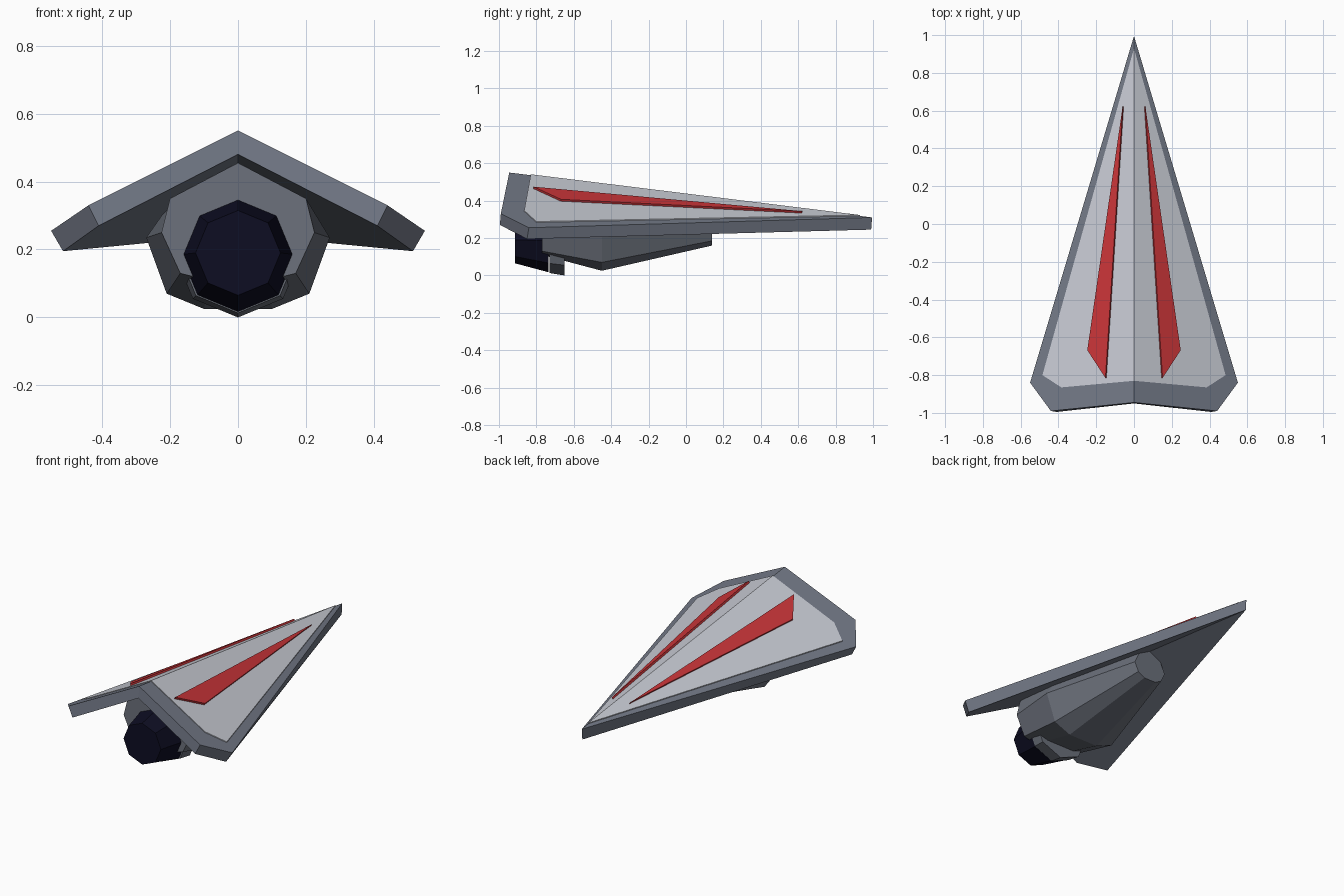
import bpy, bmesh, math
from mathutils import Vector

if "Cube" in bpy.data.objects:
    bpy.data.objects.remove(bpy.data.objects["Cube"])


def material(name, rgb):
    m = bpy.data.materials.new(name)
    m.diffuse_color = (*rgb, 1)
    m.use_nodes = True
    m.node_tree.nodes["Principled BSDF"].inputs["Base Color"].default_value = m.diffuse_color
    return m


GREY = material("slate grey", (0.17, 0.19, 0.24))
DARK = material("hull grey", (0.15, 0.165, 0.20))
PALE = material("pale grey", (0.58, 0.60, 0.66))
RED = material("red", (0.58, 0.035, 0.04))
NAVY = material("engine navy", (0.004, 0.004, 0.016))


def make(name, verts, faces, mat):
    bm = bmesh.new()
    vs = [bm.verts.new(v) for v in verts]
    for f in faces:
        bm.faces.new([vs[i] for i in f])
    bmesh.ops.recalc_face_normals(bm, faces=bm.faces)
    mesh = bpy.data.meshes.new(name)
    bm.to_mesh(mesh)
    bm.free()
    mesh.materials.append(mat)
    ob = bpy.data.objects.new(name, mesh)
    bpy.context.collection.objects.link(ob)
    return ob


def loft(name, rings, mat):
    """Join rings of equal length and cap both ends."""
    n = len(rings[0])
    faces = [tuple(range(n)), tuple(range((len(rings) - 1) * n, len(rings) * n))]
    for r in range(len(rings) - 1):
        for i in range(n):
            j = (i + 1) % n
            faces.append((r * n + i, r * n + j, (r + 1) * n + j, (r + 1) * n + i))
    return make(name, [v for ring in rings for v in ring], faces, mat)


def mirror(ob):
    m = ob.modifiers.new("mirror", 'MIRROR')
    m.use_clip = True


def half_slab(name, lower, upper, mat):
    """Half of a slab whose first and last points lie on the centre line."""
    n = len(lower)
    faces = [tuple(range(n)), tuple(range(n, 2 * n))]
    faces += [(i, i + 1, n + i + 1, n + i) for i in range(n - 1)]
    ob = make(name, lower + upper, faces, mat)
    mirror(ob)
    return ob


def top_z(x, y):
    """Height of the sloping wing top."""
    return 0.55 - 0.1237 * (y + 0.945) - 0.513 * abs(x)


# Delta wing
half_slab("wing",
          [(0, 0.99, 0.245), (0.515, -0.85, 0.195), (0.41, -0.995, 0.27), (0, -0.95, 0.48)],
          [(0, 0.995, 0.31), (0.55, -0.84, 0.255), (0.44, -0.99, 0.33), (0, -0.945, 0.55)],
          GREY)

# Pale deck plate on the wing
deck = [(0, 0.93), (0.485, -0.80), (0.385, -0.865), (0, -0.83)]
half_slab("deck_panel",
          [(x, y, top_z(x, y) - 0.004) for x, y in deck],
          [(x, y, top_z(x, y) + 0.005) for x, y in deck], PALE)

# Raised red stripes, lifted along the wing normal
up = Vector((0.513, 0.1237, 1)).normalized()
tops = [Vector((x, y, top_z(x, y))) + up * 0.012
        for x, y in ((0.053, 0.62), (0.24, -0.67), (0.144, -0.817))]
stripe = loft("red_stripe", [[p - up * 0.022 for p in tops],
                             [p + up * 0.004 for p in tops]], RED)
mirror(stripe)


# Faceted hull beneath the wing
def section(y, half):
    right = [(x, y, z) for x, z in half]
    return right + [(-x, y, z) for x, _, z in reversed(right) if x > 0]


loft("hull", [
    section(-0.77, [(0, 0.455), (0.2, 0.35), (0.225, 0.25), (0.17, 0.13), (0.09, 0.11)]),
    section(-0.45, [(0, 0.43), (0.2, 0.335), (0.27, 0.235), (0.21, 0.07), (0.1, 0.025)]),
    section(0.14, [(0, 0.355), (0.08, 0.305), (0.11, 0.24), (0.085, 0.185), (0.04, 0.16)]),
], DARK)


# Octagonal engine collar and tapered nozzle
def octagon(y, r, z):
    return [(r * math.sin(k * math.pi / 4), y, z + r * math.cos(k * math.pi / 4))
            for k in range(8)]


loft("engine_collar", [octagon(-0.73, 0.175, 0.188), octagon(-0.65, 0.188, 0.188)], DARK)
loft("engine_nozzle", [octagon(-0.915, 0.125, 0.19), octagon(-0.735, 0.168, 0.185)], NAVY)
